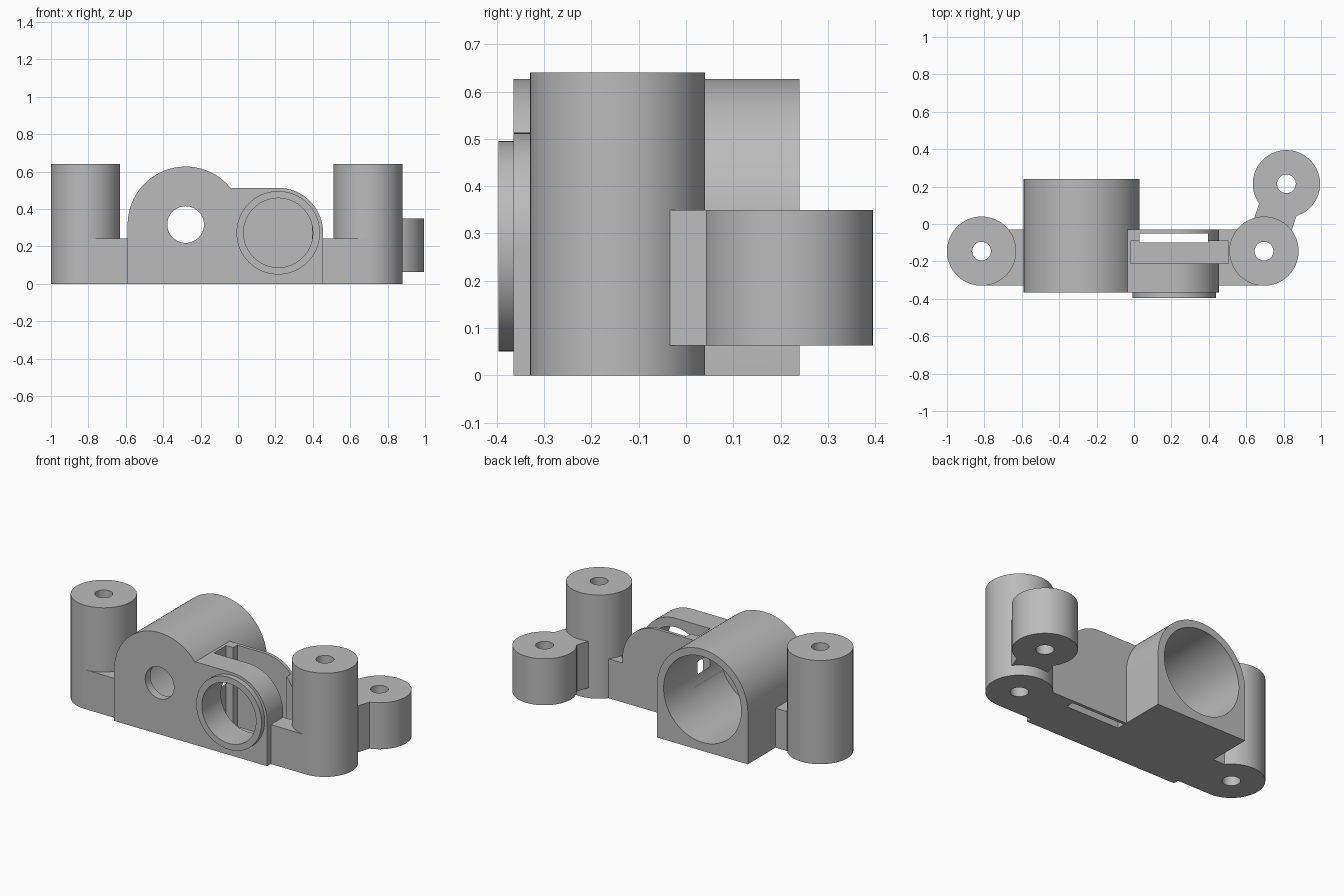
import bpy, bmesh
from math import pi, cos, sin, atan2, hypot
from mathutils import Matrix, Vector

if "Cube" in bpy.data.objects:
    bpy.data.objects.remove(bpy.data.objects["Cube"], do_unlink=True)

grey = bpy.data.materials.new("plain grey")
grey.use_nodes = True
GREY = (0.5, 0.5, 0.5, 1)
grey.diffuse_color = GREY
grey.node_tree.nodes["Principled BSDF"].inputs["Base Color"].default_value = GREY


def add(name, bm):
    bmesh.ops.recalc_face_normals(bm, faces=bm.faces)
    mesh = bpy.data.meshes.new(name)
    bm.to_mesh(mesh)
    bm.free()
    mesh.materials.append(grey)
    obj = bpy.data.objects.new(name, mesh)
    bpy.context.collection.objects.link(obj)
    return obj


def box(name, x, y, z):
    bm = bmesh.new()
    bmesh.ops.create_cube(bm, size=1)
    for v in bm.verts:
        v.co = [(a + b) / 2 + c * (b - a) for (a, b), c in zip((x, y, z), v.co)]
    return add(name, bm)


def cylinder(name, centre, r, span, axis="Z"):
    """Cylinder over a span of z at (x, y), or over a span of y at (x, z)."""
    bm = bmesh.new()
    bmesh.ops.create_cone(bm, cap_ends=True, segments=96, radius1=r, radius2=r,
                          depth=span[1] - span[0])
    mid = (span[0] + span[1]) / 2
    if axis == "Y":
        bm.transform(Matrix.Rotation(pi / 2, 4, "X"))
        bm.transform(Matrix.Translation((centre[0], mid, centre[1])))
    else:
        bm.transform(Matrix.Translation((centre[0], centre[1], mid)))
    return add(name, bm)


def extrude_profile(name, points, y):
    """Extrude an outline of (x, z) points along y."""
    bm = bmesh.new()
    face = bm.faces.new([bm.verts.new((px, y[0], pz)) for px, pz in points])
    new = bmesh.ops.extrude_face_region(bm, geom=[face])["geom"]
    verts = [g for g in new if isinstance(g, bmesh.types.BMVert)]
    bmesh.ops.translate(bm, verts=verts, vec=(0, y[1] - y[0], 0))
    return add(name, bm)


def arc(centre, r, end, steps):
    """Arc points counter-clockwise from the +x side."""
    return [(centre[0] + r * cos(end * i / steps), centre[1] + r * sin(end * i / steps))
            for i in range(steps + 1)]


FRONT, BACK = -0.365, -0.03
TUBE, TUBE_R = (-0.28, 0.317), 0.31
RING = (0.215, 0.273)
POSTS = {"right": (-0.815, -0.145), "left": (0.695, -0.145)}
LUG = (0.815, 0.215)
POST_R, HOLE_R = 0.185, 0.05
LUG_Z = (0.063, 0.35)
ARM_Y, ARM_Z = (-0.33, BACK), (0, 0.243)

parts = []

# Arched tube housing
outline = arc(TUBE, TUBE_R, pi, 48)
parts.append(extrude_profile(
    "tube_housing", outline + [(TUBE[0] - TUBE_R, 0), (TUBE[0] + TUBE_R, 0)], (FRONT, 0.24)))

# Block with one rounded shoulder, and the ring on its front
outline = arc(RING, 0.24, pi / 2, 24)
parts.append(extrude_profile(
    "slotted_block", outline + [(-0.035, RING[1] + 0.24), (-0.035, 0), (RING[0] + 0.24, 0)],
    (FRONT, BACK)))
parts.append(cylinder("front_ring", RING, 0.223, (-0.396, FRONT + 0.01), "Y"))

# Low arms and tall screw posts
parts.append(box("right_arm", (POSTS["right"][0], -0.585), ARM_Y, ARM_Z))
parts.append(box("left_arm", (0.45, POSTS["left"][0]), ARM_Y, ARM_Z))
for side, centre in POSTS.items():
    parts.append(cylinder(side + "_post", centre, POST_R, (0, 0.64)))

# Rear lug and the web that joins it to the left post
parts.append(cylinder("rear_lug", LUG, 0.18, LUG_Z))
start, end = Vector(POSTS["left"]), Vector(LUG)
step = end - start
length = hypot(*step)
web = box("lug_web", (0.1, length - 0.1), (-0.105, 0.105), LUG_Z)
web.data.transform(Matrix.Translation((start.x, start.y, 0))
                   @ Matrix.Rotation(atan2(step.y, step.x), 4, "Z"))
parts.append(web)

# Cutters: bore, round windows, slots and screw holes
cutters = [
    cylinder("bore_cutter", TUBE, 0.265, (-0.315, 0.4), "Y"),
    cylinder("front_hole_cutter", TUBE, 0.098, (-0.5, -0.2), "Y"),
    cylinder("ring_hole_cutter", RING, 0.185, (-0.5, -0.2), "Y"),
    box("wide_slot_cutter", (-0.018, 0.505), (-0.21, -0.09), (0.04, 0.8)),
    box("through_slot_cutter", (0.03, 0.395), (-0.1, -0.05), (-0.1, 0.8)),
]
for centre in list(POSTS.values()) + [LUG]:
    cutters.append(cylinder("screw_hole_cutter", centre, HOLE_R, (-0.1, 0.8)))


def bounds(obj):
    cos_ = [v.co for v in obj.data.vertices]
    return [(min(c[i] for c in cos_), max(c[i] for c in cos_)) for i in range(3)]


def overlap(a, b):
    return all(p[0] < q[1] and q[0] < p[1] for p, q in zip(bounds(a), bounds(b)))


# Cut every part wherever a cutter reaches it, then smooth the round walls
for part in parts:
    bpy.ops.object.select_all(action="DESELECT")
    part.select_set(True)
    bpy.context.view_layer.objects.active = part
    for cutter in cutters:
        if overlap(part, cutter):
            mod = part.modifiers.new("cut", "BOOLEAN")
            mod.operation = "DIFFERENCE"
            mod.solver = "EXACT"
            mod.object = cutter
            bpy.ops.object.modifier_apply(modifier=mod.name)
    bpy.ops.object.shade_smooth_by_angle(angle=pi / 6)

for cutter in cutters:
    bpy.data.objects.remove(cutter, do_unlink=True)
